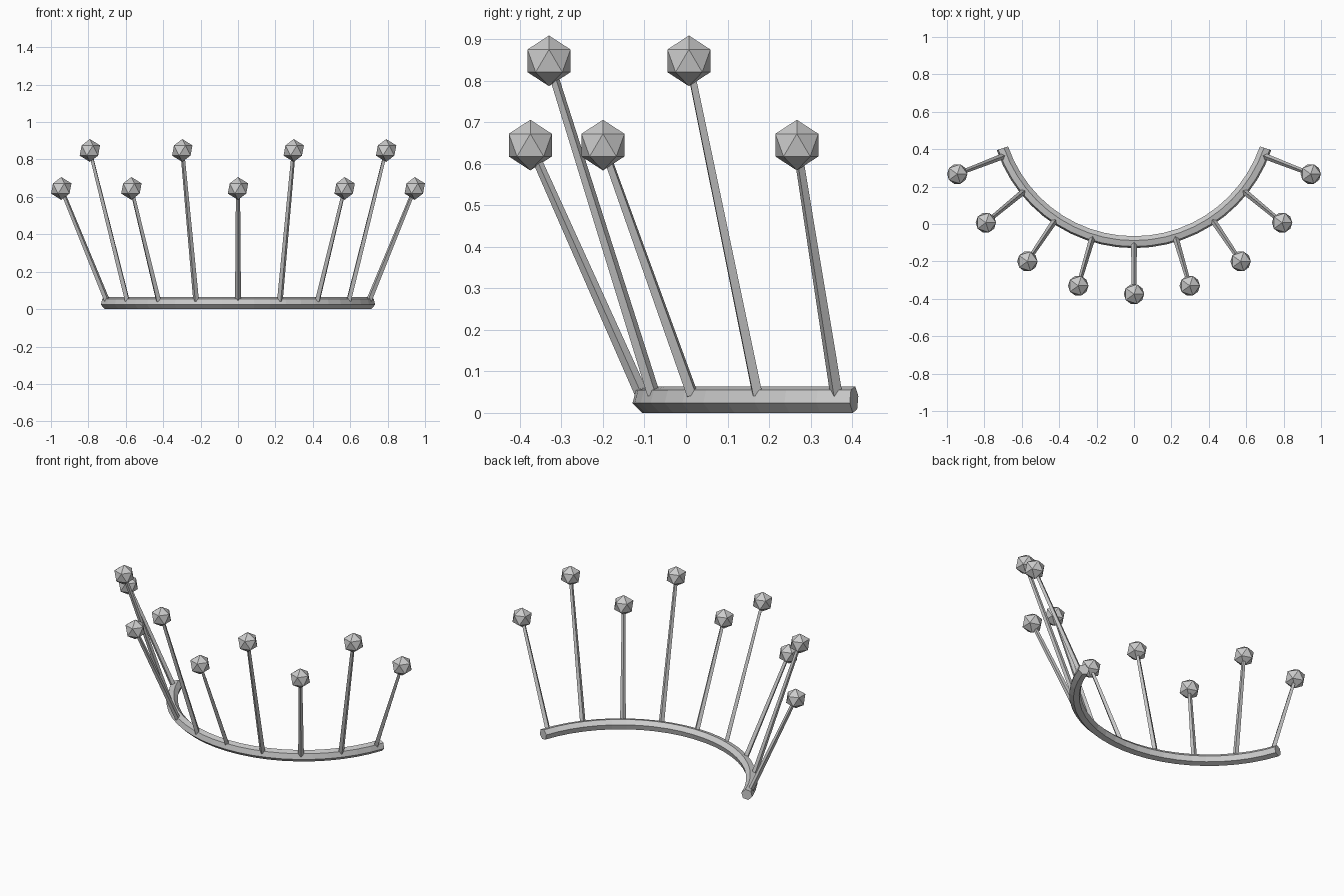
import bpy, bmesh, math
from mathutils import Vector

cube = bpy.data.objects.get("Cube")
if cube:
    bpy.data.objects.remove(cube, do_unlink=True)

# Single grey material
grey = bpy.data.materials.new("plain grey")
grey.use_nodes = True
grey.diffuse_color = (0.6, 0.6, 0.6, 1)
grey.node_tree.nodes["Principled BSDF"].inputs["Base Color"].default_value = (0.6, 0.6, 0.6, 1)


def finish(name, bm):
    bmesh.ops.recalc_face_normals(bm, faces=bm.faces)
    mesh = bpy.data.meshes.new(name)
    bm.to_mesh(mesh)
    bm.free()
    mesh.materials.append(grey)
    obj = bpy.data.objects.new(name, mesh)
    bpy.context.collection.objects.link(obj)


# Band: hexagonal section swept along an open arc
RADIUS, CENTRE_Y, HALF_ARC, STEPS = 0.744, 0.647, math.radians(71), 22
bm = bmesh.new()
rings = []
for i in range(STEPS + 1):
    a = HALF_ARC * (2 * i / STEPS - 1)
    ring = []
    for k in range(6):
        t = math.radians(15 + 60 * k)
        r = RADIUS + 0.033 * math.cos(t)
        ring.append(bm.verts.new((r * math.sin(a), CENTRE_Y - r * math.cos(a),
                                  0.032 - 0.033 * math.sin(t))))
    rings.append(ring)
for a, b in zip(rings, rings[1:]):
    for k in range(6):
        n = (k + 1) % 6
        bm.faces.new((a[k], a[n], b[n], b[k]))
bm.faces.new(rings[0])
bm.faces.new(rings[-1])
finish("band", bm)


def spike(name, base, tip):
    base, tip = Vector(base), Vector(tip)
    axis = (tip - base).normalized()
    side = axis.cross(Vector((0, 0, 1))).normalized()
    out = side.cross(axis)
    # Thin tapered rod with an edge facing outward
    bm = bmesh.new()
    ends = []
    for centre, r in ((base, 0.016), (tip, 0.011)):
        ends.append([bm.verts.new(centre + r * (math.cos(k * math.pi / 2) * out
                                                + math.sin(k * math.pi / 2) * side))
                     for k in range(4)])
    for k in range(4):
        n = (k + 1) % 4
        bm.faces.new((ends[0][k], ends[0][n], ends[1][n], ends[1][k]))
    for end in ends:
        bm.faces.new(end)
    finish(name + "_rod", bm)
    # Faceted ball on the end
    bm = bmesh.new()
    bmesh.ops.create_icosphere(bm, subdivisions=1, radius=0.061)
    bmesh.ops.translate(bm, verts=bm.verts, vec=tip)
    finish(name + "_ball", bm)


# Spikes: centre one, then mirrored pairs alternating tall and short
spike("centre_spike", (0, -0.107, 0.045), (0, -0.375, 0.645))
pairs = [("inner", (0.224, -0.078, 0.045), (0.298, -0.33, 0.848)),
         ("middle", (0.425, 0.015, 0.045), (0.57, -0.2, 0.645)),
         ("outer", (0.592, 0.172, 0.045), (0.792, 0.007, 0.848)),
         ("end", (0.7, 0.362, 0.045), (0.945, 0.267, 0.645))]
for name, base, tip in pairs:
    for label, s in (("left", 1), ("right", -1)):
        spike(label + "_" + name + "_spike", (s * base[0], *base[1:]), (s * tip[0], *tip[1:]))
